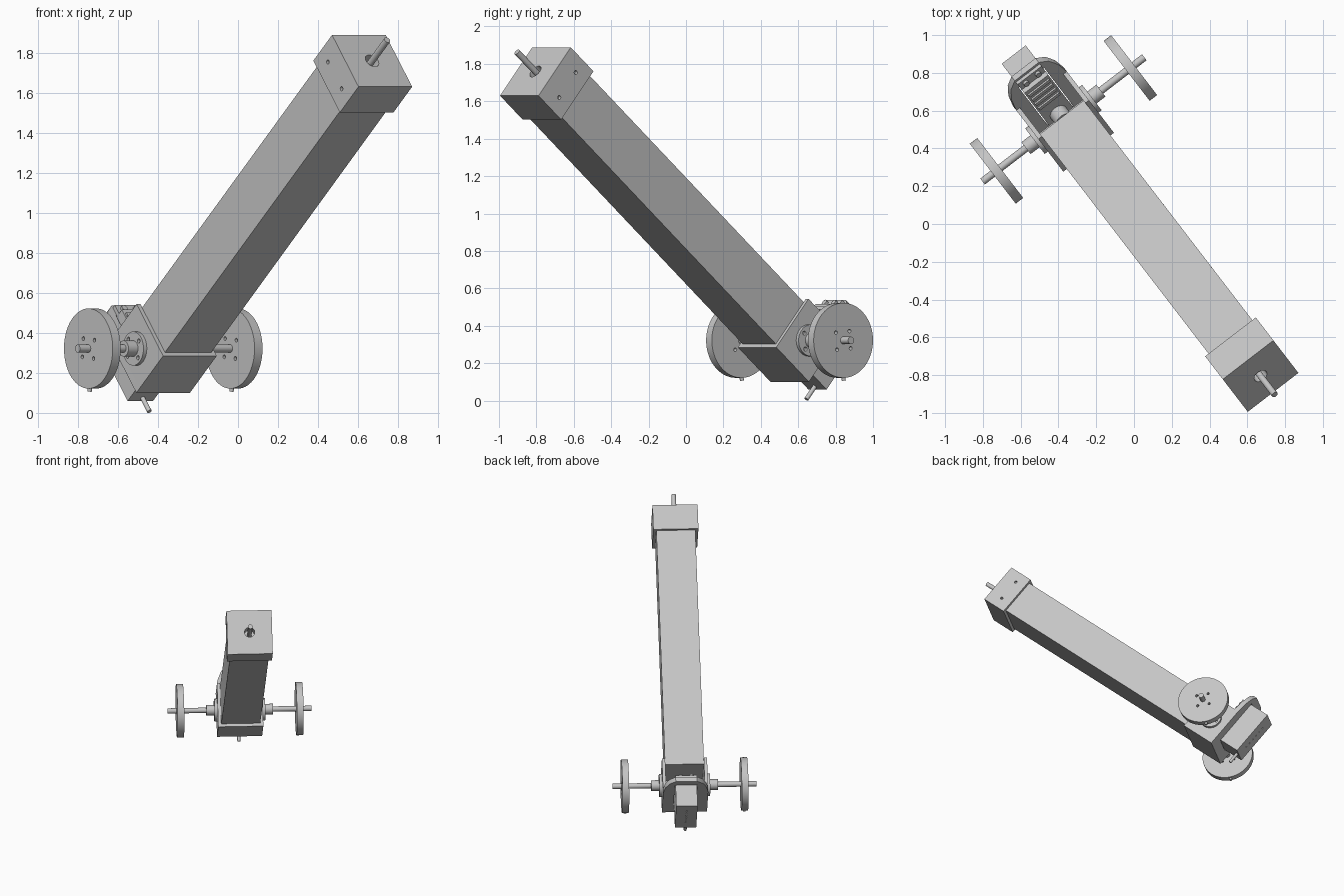
import bpy, bmesh, math
from mathutils import Matrix, Vector

cube = bpy.data.objects.get("Cube")
if cube:
    bpy.data.objects.remove(cube, do_unlink=True)

grey = bpy.data.materials.new("light_grey")
grey.use_nodes = True
COLOUR = (0.56, 0.56, 0.56, 1)
grey.diffuse_color = COLOUR
grey.node_tree.nodes["Principled BSDF"].inputs["Base Color"].default_value = COLOUR

# Local frame: x along the arm, y along the axle, z out of the arm's top
f = Vector((0.609, -0.793, 0))
side = Vector((0.793, 0.609, 0))
pitch = math.radians(40)
along = f * math.cos(pitch) + Vector((0, 0, math.sin(pitch)))
up = -f * math.sin(pitch) + Vector((0, 0, math.cos(pitch)))
FRAME = Matrix((along, side, up)).transposed().to_4x4()
FRAME.translation = side * 0.041 + up * 0.675
X, Y, Z = Vector((1, 0, 0)), Vector((0, 1, 0)), Vector((0, 0, 1))
parts = []


def finish(name, bm):
    bmesh.ops.recalc_face_normals(bm, faces=bm.faces)
    mesh = bpy.data.meshes.new(name)
    bm.to_mesh(mesh)
    bm.free()
    mesh.materials.append(grey)
    ob = bpy.data.objects.new(name, mesh)
    bpy.context.collection.objects.link(ob)
    parts.append(ob)
    return ob


def box(name, x, y, z):
    bm = bmesh.new()
    bmesh.ops.create_cube(bm, size=1)
    for v in bm.verts:
        v.co = [lo + (c + 0.5) * (hi - lo) for c, (lo, hi) in zip(v.co, (x, y, z))]
    return finish(name, bm)


def rod(name, start, end, r, sides=32):
    start, end = Vector(start), Vector(end)
    bm = bmesh.new()
    bmesh.ops.create_cone(bm, cap_ends=True, segments=sides, radius1=r, radius2=r,
                          depth=(end - start).length)
    turn = Z.rotation_difference(end - start).to_matrix().to_4x4()
    bmesh.ops.transform(bm, matrix=Matrix.Translation((start + end) / 2) @ turn, verts=bm.verts)
    return finish(name, bm)


def plate(name, outline, x0, x1):
    # Extrude a (y, z) outline along the arm
    bm = bmesh.new()
    face = bm.faces.new([bm.verts.new((x0, y, z)) for y, z in outline])
    new = bmesh.ops.extrude_face_region(bm, geom=[face])["geom"]
    bmesh.ops.translate(bm, vec=(x1 - x0, 0, 0),
                        verts=[g for g in new if isinstance(g, bmesh.types.BMVert)])
    return finish(name, bm)


def cut(ob, cutters):
    for c in cutters:
        c.hide_render = True
        mod = ob.modifiers.new("cut", 'BOOLEAN')
        mod.operation, mod.solver, mod.object = 'DIFFERENCE', 'EXACT', c
    bpy.context.view_layer.update()
    mesh = bpy.data.meshes.new_from_object(
        ob.evaluated_get(bpy.context.evaluated_depsgraph_get()))
    ob.modifiers.clear()
    ob.data = mesh
    for c in cutters:
        parts.remove(c)
        bpy.data.objects.remove(c, do_unlink=True)


H = 0.169      # half width of the bracket and end block
B = 0.146      # half width of the arm
WALL = 0.024
AXLE_X = -0.304

# Arm and end block with its drilled holes and rod
box("arm", (-0.2, 1.76), (-B, B), (-B, B))
block = box("end_block", (1.733, 1.933), (-H, H), (-H, H))
holes = [rod("hole", (1.84, 0, 0), (1.95, 0, 0), 0.038)]
for s in (-1, 1):
    for z in (-0.087, 0.087):
        holes.append(rod("hole", (1.82, s * 0.15, z), (1.82, s * 0.2, z), 0.011, 16))
cut(block, holes)
rod("end_rod", (1.8, 0, 0), (2.095, 0, 0), 0.017)

# Bracket: floor, two walls and a chamfered rear plate
box("bracket_floor", (-0.447, -0.16), (-H, H), (-H, -H + WALL))
for s, label in ((-1, "right"), (1, "left")):
    box(label + "_bracket_wall", (-0.447, -0.16),
        sorted((s * H, s * (H - WALL))), (-H, H))
half = [(H, -H), (H, 0.17), (0.155, 0.26), (0.125, 0.33), (0.08, 0.37)]
rear = plate("rear_plate", half + [(-y, z) for y, z in reversed(half)], -0.447, -0.41)
cut(rear, [box("slot", (-0.5, -0.38), (-0.085, 0.085), (-0.085, 0.306))])

# Motor with mounting ears, screws, cooling ribs and cable
motor = box("motor_body", (-0.617, -0.36), (-0.08, 0.08), (-0.08, 0.3))
cut(motor, [rod("hole", (-0.63, 0, 0.01 + i * 0.04), (-0.605, 0, 0.01 + i * 0.04), 0.006, 8)
            for i in range(6)])
for z in ((-0.135, -0.08), (0.3, 0.355)):
    box("motor_ear", (-0.41, -0.39), (-0.08, 0.08), z)
    for y in (-0.04, 0.04):
        mid = sum(z) / 2
        rod("motor_screw", (-0.4, y, mid), (-0.375, y, mid), 0.016, 16)
for i in range(4):
    z = 0.12 + i * 0.045
    box("motor_rib", (-0.36, -0.35), (-0.07, 0.07), (z, z + 0.02))
rod("motor_shaft", (-0.37, 0, 0), (-0.29, 0, 0), 0.05)
rod("cable", (-0.593, 0, -0.07), (-0.593, 0, -0.168), 0.012, 16)

# Axle
rod("axle", (AXLE_X, -0.54, 0), (AXLE_X, 0.54, 0), 0.02)

# Bearing flange, collar, wheel and set screw on each side
for s, label in ((-1, "right"), (1, "left")):
    def at(dx, y, dz):
        return (AXLE_X + dx, s * y, dz)

    def ring(radius, y0, y1, size):
        spots = [(radius, 0), (-radius, 0), (0, radius), (0, -radius)]
        return [rod("hole", at(a, y0, b), at(a, y1, b), size, 16) for a, b in spots]

    flange = rod(label + "_flange", at(0, 0.16, 0), at(0, 0.19, 0), 0.085, 48)
    cut(flange, ring(0.06, 0.172, 0.21, 0.011))
    rod(label + "_collar", at(0, 0.18, 0), at(0, 0.25, 0), 0.04)
    wheel = rod(label + "_wheel", at(0, 0.422, 0), at(0, 0.472, 0), 0.2, 96)
    cut(wheel, ring(0.065, 0.4, 0.5, 0.01))
    rod(label + "_set_screw", at(-0.12, 0.447, -0.12), at(-0.155, 0.447, -0.15), 0.011, 16)

# Place everything and smooth the round surfaces
bpy.ops.object.select_all(action='DESELECT')
for ob in parts:
    ob.matrix_world = FRAME
    ob.select_set(True)
bpy.context.view_layer.objects.active = parts[0]
bpy.ops.object.shade_smooth_by_angle(angle=math.radians(30))
